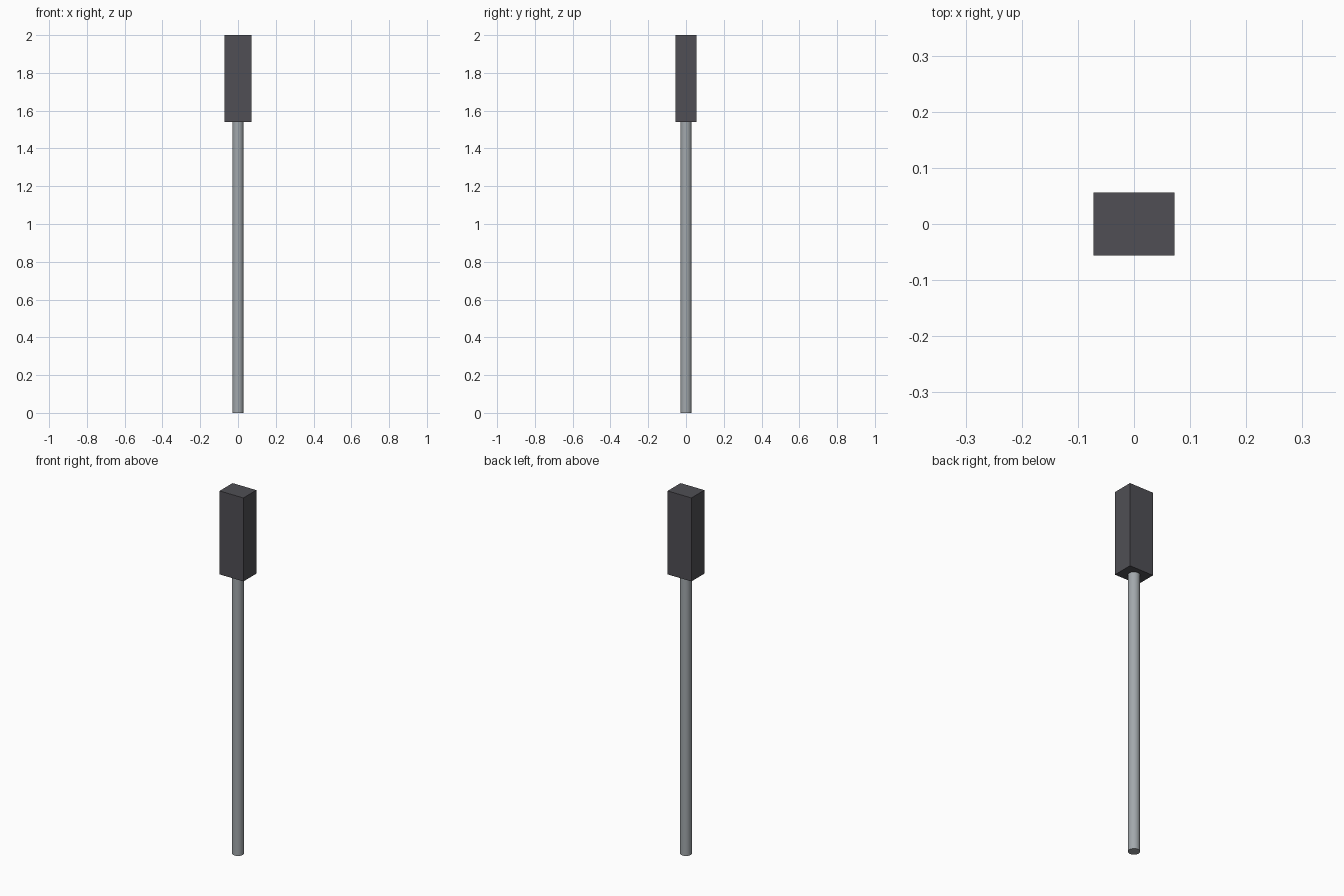
import bpy

if "Cube" in bpy.data.objects:
    bpy.data.objects.remove(bpy.data.objects["Cube"])


def paint(obj, name, rgb):
    mat = bpy.data.materials.new(name)
    mat.diffuse_color = (*rgb, 1)
    mat.use_nodes = True
    mat.node_tree.nodes["Principled BSDF"].inputs["Base Color"].default_value = mat.diffuse_color
    obj.data.materials.append(mat)


JOINT_Z, TOP_Z = 1.54, 2.0

# Round pole, standing on the ground
bpy.ops.mesh.primitive_cylinder_add(vertices=16, radius=0.03, depth=JOINT_Z,
                                    location=(0, 0, JOINT_Z / 2))
pole = bpy.context.object
pole.name = "pole"
bpy.ops.object.shade_smooth_by_angle()
paint(pole, "grey_metal", (0.36, 0.39, 0.41))

# Rectangular block on top of the pole
bpy.ops.mesh.primitive_cube_add(size=1, location=(0, 0, (JOINT_Z + TOP_Z) / 2))
block = bpy.context.object
block.name = "head_block"
block.scale = (0.145, 0.113, TOP_Z - JOINT_Z)
bpy.ops.object.transform_apply(location=False, rotation=False, scale=True)
paint(block, "dark_grey", (0.08, 0.078, 0.09))
